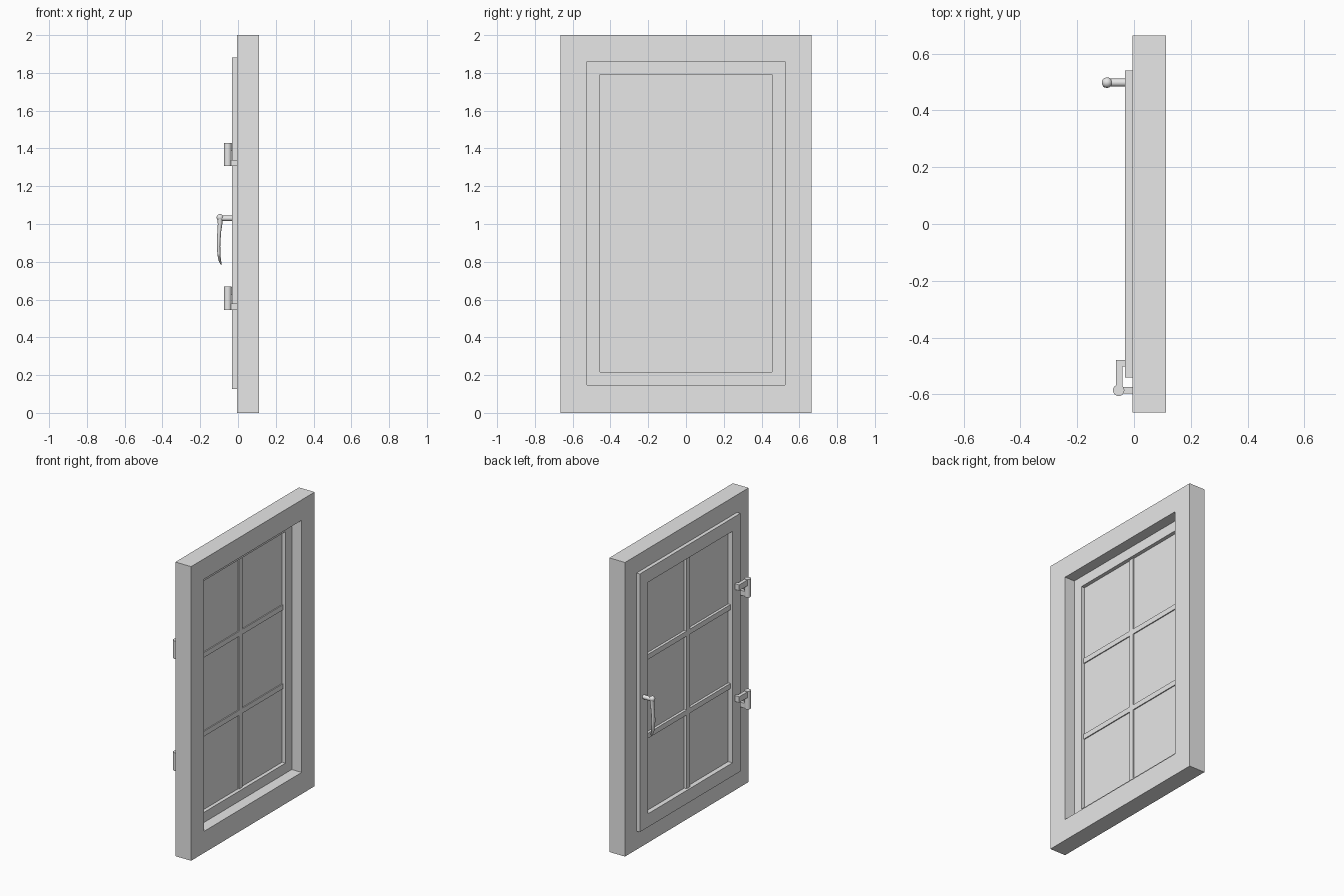
import bpy, bmesh, math
from mathutils import Vector

if "Cube" in bpy.data.objects:
    bpy.data.objects.remove(bpy.data.objects["Cube"])

grey = bpy.data.materials.new("light_grey")
grey.diffuse_color = (0.8, 0.8, 0.8, 1)
grey.use_nodes = True
grey.node_tree.nodes["Principled BSDF"].inputs["Base Color"].default_value = grey.diffuse_color


def finish(name, bm, smooth=False):
    bmesh.ops.recalc_face_normals(bm, faces=bm.faces)
    me = bpy.data.meshes.new(name)
    bm.to_mesh(me)
    bm.free()
    ob = bpy.data.objects.new(name, me)
    bpy.context.collection.objects.link(ob)
    me.materials.append(grey)
    if smooth:
        bpy.ops.object.select_all(action='DESELECT')
        ob.select_set(True)
        bpy.context.view_layer.objects.active = ob
        bpy.ops.object.shade_smooth_by_angle(angle=math.radians(40))
    return ob


def add_box(bm, x0, x1, y0, y1, z0, z1):
    vs = bmesh.ops.create_cube(bm, size=1)["verts"]
    for v in vs:
        v.co = Vector((x1 if v.co.x > 0 else x0,
                       y1 if v.co.y > 0 else y0,
                       z1 if v.co.z > 0 else z0))


def box(name, *dims):
    bm = bmesh.new()
    add_box(bm, *dims)
    return finish(name, bm)


def surround(name, profile):
    """Sweep a closed profile of (x, half_width, z_bottom, z_top) round a rectangle."""
    bm = bmesh.new()
    rings = [[bm.verts.new((x, y, z)) for y, z in
              ((-h, z0), (h, z0), (h, z1), (-h, z1))] for x, h, z0, z1 in profile]
    for a, b in zip(rings, rings[1:] + rings[:1]):
        for i in range(4):
            j = (i + 1) % 4
            bm.faces.new((a[i], a[j], b[j], b[i]))
    return finish(name, bm)


def tube(name, rings, n=20):
    """Loft ellipses given as (centre, axis_u, axis_v)."""
    bm = bmesh.new()
    loops = []
    for c, u, v in rings:
        c, u, v = Vector(c), Vector(u), Vector(v)
        loops.append([bm.verts.new(c + u * math.cos(2 * math.pi * k / n)
                                   + v * math.sin(2 * math.pi * k / n)) for k in range(n)])
    for a, b in zip(loops, loops[1:]):
        for k in range(n):
            m = (k + 1) % n
            bm.faces.new((a[k], a[m], b[m], b[k]))
    bm.faces.new(loops[0])
    bm.faces.new(loops[-1])
    return finish(name, bm, True)


# Outer frame
BACK, FRONT = -0.006, 0.112
surround("outer_frame", [(BACK, 0.664, 0, 2), (FRONT, 0.664, 0, 2),
                         (FRONT, 0.524, 0.147, 1.861), (BACK, 0.524, 0.147, 1.861)])

# Sash with a lip that overlaps the frame
IN_Y, IN_Z0, IN_Z1 = 0.454, 0.217, 1.791
surround("sash", [(-0.031, 0.541, 0.126, 1.881), (BACK, 0.541, 0.126, 1.881),
                  (BACK, 0.523, 0.148, 1.860), (0.039, 0.523, 0.148, 1.860),
                  (0.039, IN_Y, IN_Z0, IN_Z1), (-0.031, IN_Y, IN_Z0, IN_Z1)])

# Glass and glazing bars (2 x 3 panes)
box("glass", 0.001, 0.014, -IN_Y, IN_Y, IN_Z0, IN_Z1)
BAR = 0.035
pane = (IN_Z1 - IN_Z0 - 2 * BAR) / 3
box("upright_bar", -0.017, 0.021, -BAR / 2, BAR / 2, IN_Z0, IN_Z1)
for i in (1, 2):
    z = IN_Z0 + i * pane + (i - 1) * BAR
    for side in (-1, 1):
        y0, y1 = sorted((side * BAR / 2, side * IN_Y))
        box("cross_bar", -0.017, 0.021, y0, y1, z, z + BAR)

# Hinges: pin, arm to the frame, bent arm to the sash
for z in (0.545, 1.306):
    tube("hinge_pin", [((-0.054, -0.586, h), (0.02, 0, 0), (0, 0.02, 0))
                       for h in (z, z + 0.123)], 24)
    box("hinge_frame_arm", -0.054, BACK, -0.598, -0.574, z, z + 0.033)
    bm = bmesh.new()
    outline = [(-0.064, -0.586), (-0.041, -0.586), (-0.041, -0.502),
               (-0.031, -0.502), (-0.031, -0.48), (-0.064, -0.48)]
    f = bm.faces.new([bm.verts.new((x, y, z + 0.08)) for x, y in outline])
    ext = bmesh.ops.extrude_face_region(bm, geom=[f])["geom"]
    bmesh.ops.translate(bm, vec=(0, 0, 0.04),
                        verts=[g for g in ext if isinstance(g, bmesh.types.BMVert)])
    finish("hinge_sash_arm", bm)

# Handle: stem, rounded knob and curved lever
HY = 0.498
tube("handle_stem", [((x, HY, 1.03), (0, 0.014, 0), (0, 0, 0.014)) for x in (-0.031, -0.095)])
bm = bmesh.new()
bmesh.ops.create_uvsphere(bm, u_segments=24, v_segments=14, radius=0.0185)
bmesh.ops.translate(bm, verts=bm.verts, vec=(-0.095, HY, 1.034))
finish("handle_knob", bm, True)
lever = [(-0.095, 1.034, 0.015, 0.017), (-0.095, 1.00, 0.012, 0.015),
         (-0.099, 0.96, 0.010, 0.015), (-0.102, 0.92, 0.010, 0.016),
         (-0.103, 0.88, 0.009, 0.017), (-0.101, 0.84, 0.008, 0.017),
         (-0.097, 0.81, 0.007, 0.015), (-0.092, 0.793, 0.005, 0.012),
         (-0.089, 0.784, 0.002, 0.005)]
tube("handle_lever", [((x, HY, z), (a, 0, 0), (0, b, 0)) for x, z, a, b in lever])
